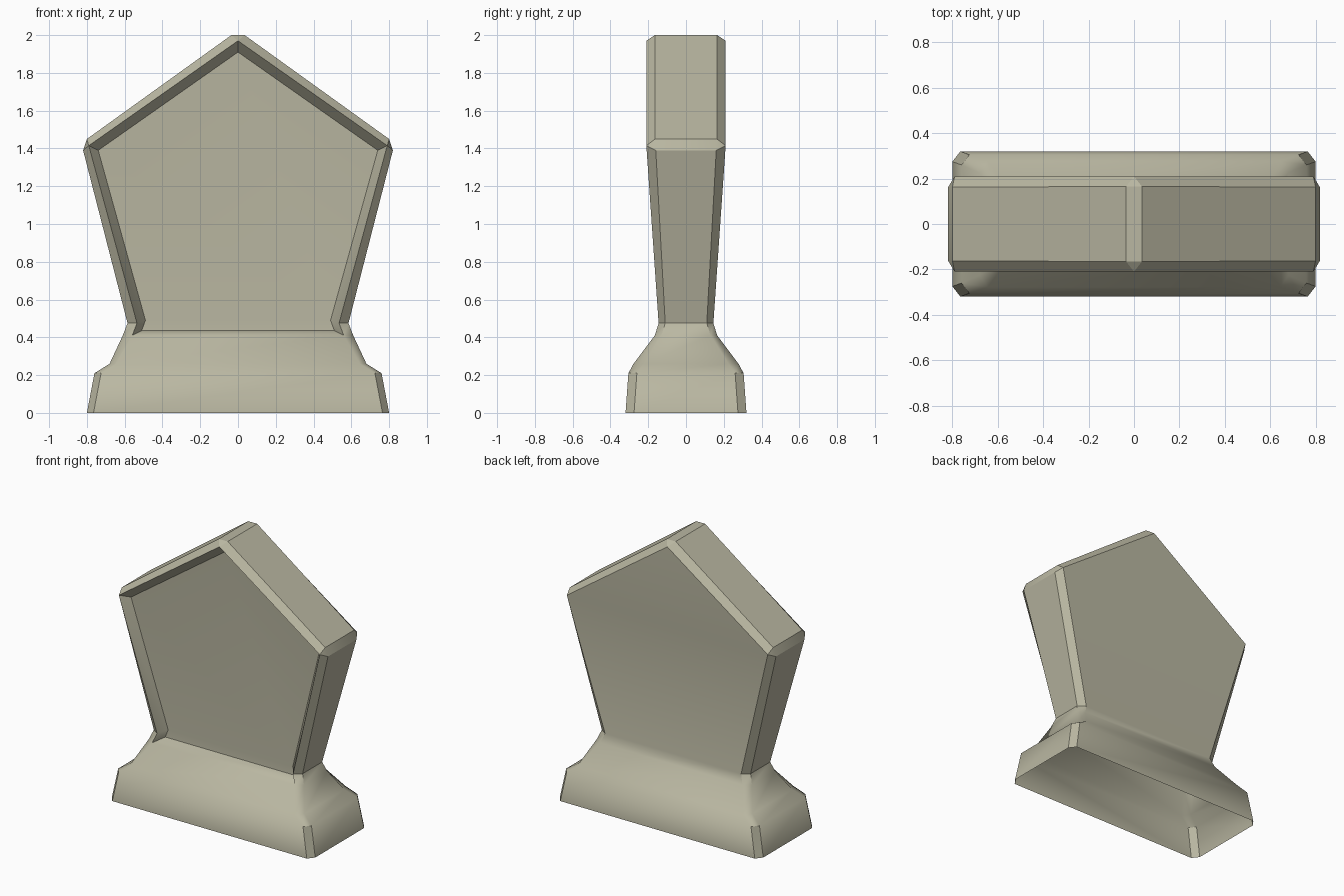
import bpy
import bmesh

if "Cube" in bpy.data.objects:
    bpy.data.objects.remove(bpy.data.objects["Cube"], do_unlink=True)

stone = bpy.data.materials.new("weathered stone")
stone.use_nodes = True
colour = (0.49, 0.475, 0.36, 1)
stone.diffuse_color = colour
bsdf = stone.node_tree.nodes["Principled BSDF"]
bsdf.inputs["Base Color"].default_value = colour
bsdf.inputs["Roughness"].default_value = 0.9

# Chamfered levels: end x, end z, end half depth, face x, face z, face half depth
levels = [
    (0.80, 0.0, 0.275, 0.765, 0.0, 0.32),      # foot
    (0.76, 0.21, 0.26, 0.725, 0.21, 0.305),    # plinth top
    (0.68, 0.26, 0.225, 0.645, 0.26, 0.278),   # flare
    (0.61, 0.41, 0.13, 0.56, 0.41, 0.165),     # below neck
    (0.585, 0.475, 0.11, 0.535, 0.475, 0.145), # neck
    (0.82, 1.39, 0.16, 0.79, 1.415, 0.21),     # shoulder
    (0.80, 1.45, 0.163, 0.79, 1.415, 0.21),    # shoulder chamfer
    (0.035, 2.0, 0.165, 0.0, 1.97, 0.21),      # peak
]
NECK_BASE = 3

bm = bmesh.new()


def ring(x, z, b, a, za, d):
    pts = [(-a, -d, za), (a, -d, za), (x, -b, z), (x, b, z),
           (a, d, za), (-a, d, za), (-x, b, z), (-x, -b, z)]
    return [bm.verts.new(p) for p in pts]


def face(verts):
    """Make a face, dropping corners that coincide."""
    keep = []
    for v in verts:
        if all((v.co - k.co).length > 1e-5 for k in keep):
            keep.append(v)
    if len(keep) > 2:
        bm.faces.new(keep)


rings = [ring(*lv) for lv in levels]

# Outer shell, open underneath; the front above the flare is left for the recess
for i, (lo, hi) in enumerate(zip(rings, rings[1:])):
    for k in range(8):
        if k == 0 and i >= NECK_BASE:
            continue
        n = (k + 1) % 8
        face([lo[k], lo[n], hi[n], hi[k]])

# Peak cap
top = rings[-1]
face([top[2], top[3], top[6], top[7]])
face([top[0], top[2], top[7]])
face([top[4], top[6], top[3]])

# Sunken front panel with bevelled walls
half = [(0.51, -0.088, 0.435), (0.49, -0.085, 0.49), (0.74, -0.145, 1.39)]
right = [bm.verts.new(p) for p in half]
left = [bm.verts.new((-x, y, z)) for x, y, z in half]
peak = bm.verts.new((0, -0.145, 1.91))
floor = right + [peak] + left[::-1]
rim = [rings[i][1] for i in (3, 4, 5, 7)] + [rings[i][0] for i in (5, 4, 3)]
for k in range(7):
    n = (k + 1) % 7
    face([rim[k], rim[n], floor[n], floor[k]])
face([left[0], right[0], right[1], left[1]])
face([left[1], right[1], right[2], peak, left[2]])

bmesh.ops.remove_doubles(bm, verts=bm.verts, dist=1e-5)
bmesh.ops.recalc_face_normals(bm, faces=bm.faces)

# Smooth flare, crisp edges everywhere else
for f in bm.faces:
    f.smooth = True
for e in bm.edges:
    zs = [v.co.z for v in e.verts]
    in_flare = min(zs) > 0.2 and max(zs) < 0.42
    plinth_corner = max(zs) < 0.22 and e.calc_length() < 0.1
    if len(e.link_faces) == 2 and e.calc_face_angle() > 0.5:
        e.smooth = in_flare and not plinth_corner

mesh = bpy.data.meshes.new("headstone")
bm.to_mesh(mesh)
bm.free()
mesh.materials.append(stone)
headstone = bpy.data.objects.new("headstone", mesh)
bpy.context.collection.objects.link(headstone)
